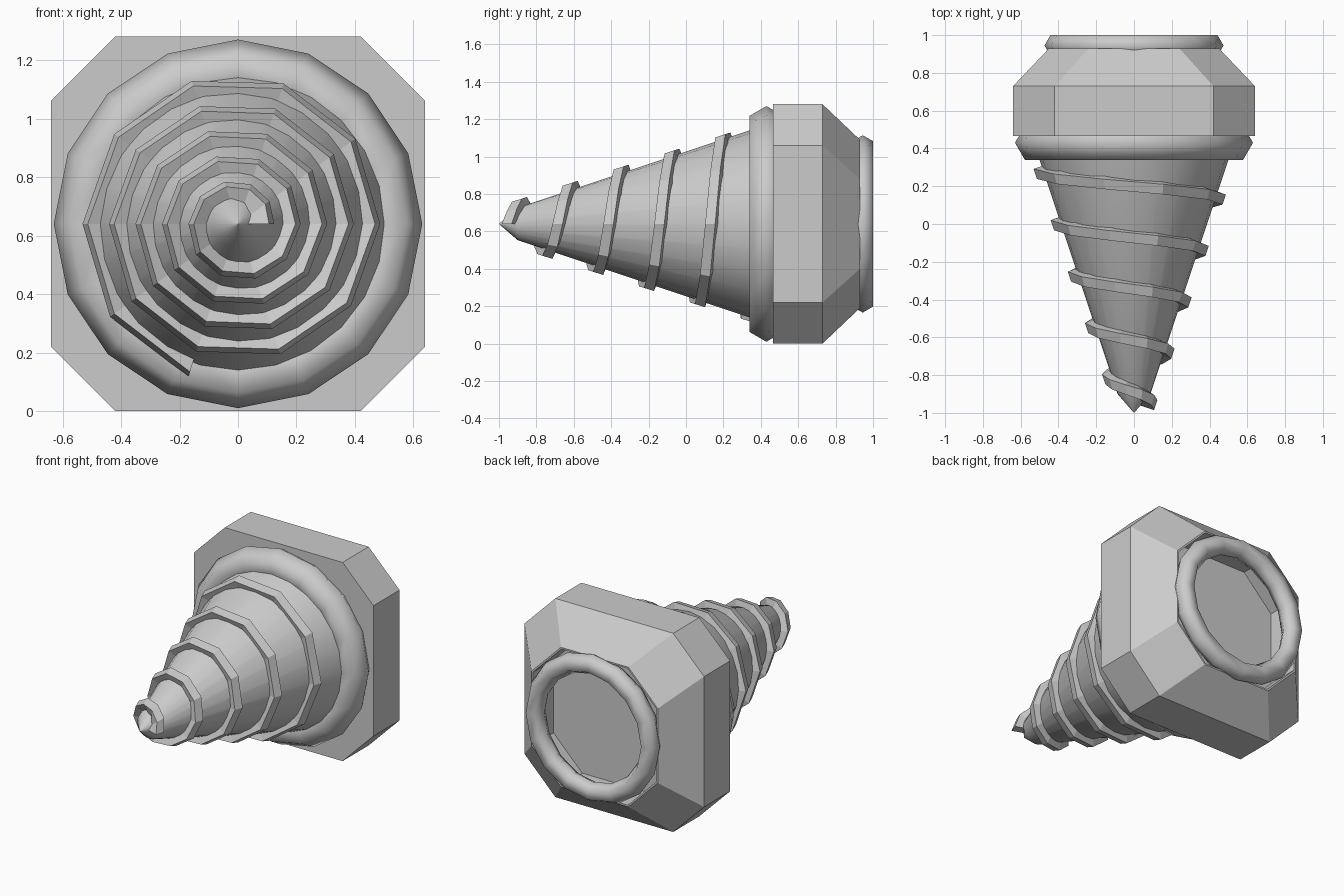
import bpy
from math import sin, cos, pi, radians

if "Cube" in bpy.data.objects:
    bpy.data.objects.remove(bpy.data.objects["Cube"])

AXIS_Z = 0.64  # height of the drill axis


def add_mesh(name, verts, faces, smooth=False):
    me = bpy.data.meshes.new(name)
    me.from_pydata(verts, [], faces)
    me.update()
    ob = bpy.data.objects.new(name, me)
    bpy.context.collection.objects.link(ob)
    bpy.context.view_layer.objects.active = ob
    for o in bpy.context.selected_objects:
        o.select_set(False)
    ob.select_set(True)
    bpy.ops.object.mode_set(mode='EDIT')
    bpy.ops.mesh.select_all(action='SELECT')
    bpy.ops.mesh.remove_doubles(threshold=1e-5)
    bpy.ops.mesh.normals_make_consistent(inside=False)
    bpy.ops.object.mode_set(mode='OBJECT')
    if smooth:
        me.polygons.foreach_set("use_smooth", [True] * len(me.polygons))
    return ob


def loft(name, rings, cap=True, closed=False, smooth=False):
    """Skin a list of equally sized vertex rings."""
    n, m = len(rings[0]), len(rings)
    verts = [v for r in rings for v in r]
    faces = []
    for i in range(m if closed else m - 1):
        a, b = i * n, (i + 1) % m * n
        faces += [(a + j, a + (j + 1) % n, b + (j + 1) % n, b + j) for j in range(n)]
    if cap:
        faces += [tuple(range(n)), tuple(range((m - 1) * n, m * n))]
    return add_mesh(name, verts, faces, smooth)


def polar(r, y, a):
    return (r * cos(a), y, AXIS_Z + r * sin(a))


def circle(r, y, n):
    return [polar(r, y, 2 * pi * k / n) for k in range(n)]


def octagon(y, half, edge):
    pts = [(half, -edge), (half, edge), (edge, half), (-edge, half),
           (-half, edge), (-half, -edge), (-edge, -half), (edge, -half)]
    return [(x, y, AXIS_Z + z) for x, z in pts]


def ring(name, major, minor, y):
    """Torus round the axis with a six sided tube."""
    rings = [circle(major + minor * cos(k * pi / 3), y + minor * sin(k * pi / 3), 16)
             for k in range(6)]
    return loft(name, rings, cap=False, closed=True, smooth=True)


def cone_radius(y):
    return 0.50 + (y - 0.34) * 0.333


# Drill cone with pointed tip
loft("drill_cone", [circle(0.0005, -1.0, 24), circle(cone_radius(-0.9), -0.9, 24),
                    circle(cone_radius(0.40), 0.40, 24)], smooth=True)
bpy.ops.object.shade_smooth_by_angle(angle=radians(40))

# Spiral thread: square band, ten segments per turn
section = [(-0.028, -0.03), (0.028, -0.03), (0.028, 0.045), (-0.028, 0.045)]  # along, out
thread = []
for k in range(48):
    a = radians(252 - 36 * k)
    y = 0.334 - 0.0272 * k
    r = cone_radius(y)
    thread.append([polar(r + 0.32 * t + 0.95 * n, y + 0.95 * t - 0.32 * n, a)
                   for t, n in section])
loft("spiral_thread", thread)

# Collar rings at the front and back of the housing
ring("front_collar", 0.526, 0.104, 0.43)
ring("back_rim", 0.411, 0.063, 0.945)

# Chamfered housing with a recessed back socket
loft("housing", [octagon(0.465, 0.64, 0.42), octagon(0.73, 0.64, 0.42),
                 octagon(0.93, 0.45, 0.24), octagon(0.93, 0.44, 0.235),
                 octagon(0.72, 0.44, 0.235)])
